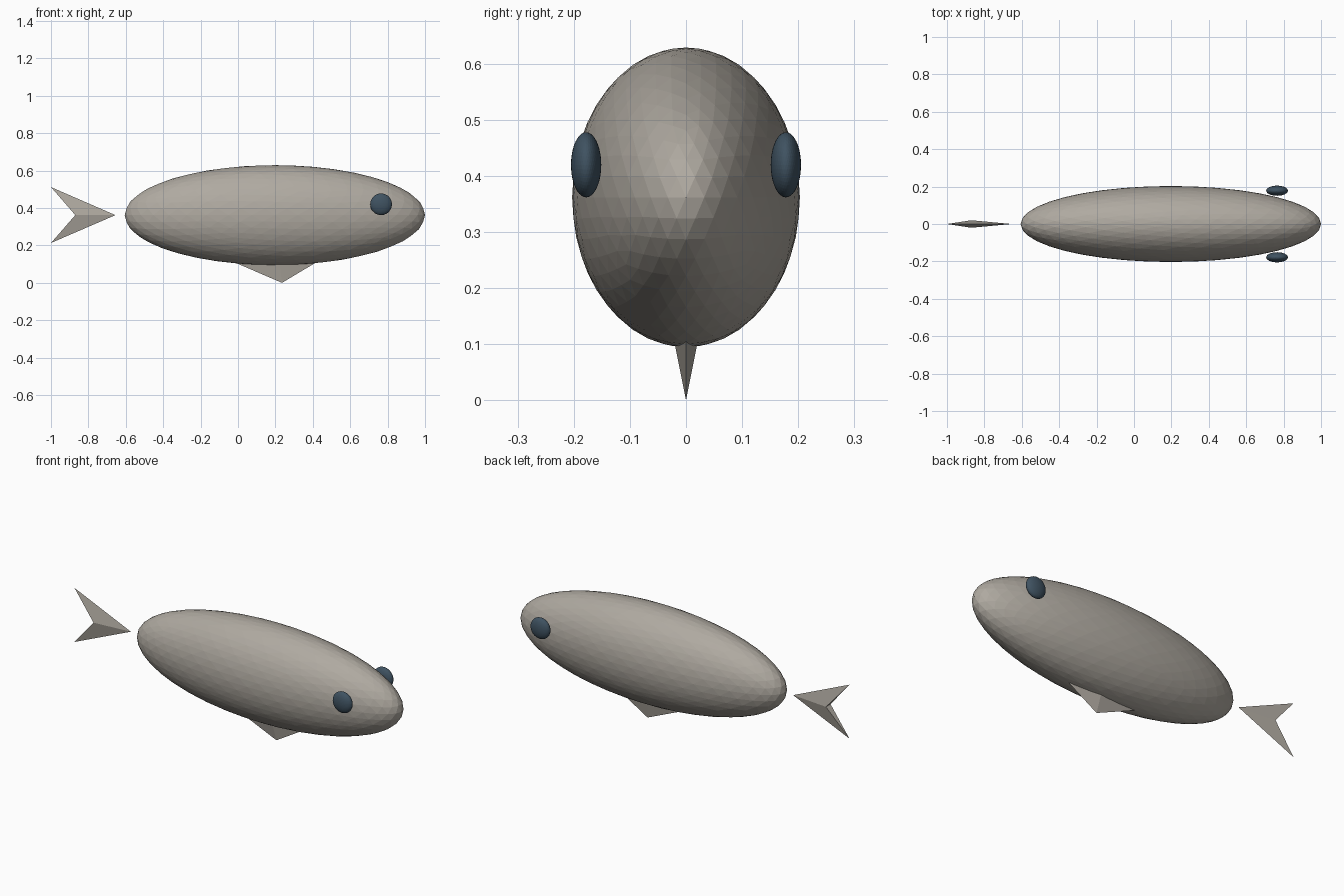
import bpy
from mathutils import Vector

cube = bpy.data.objects.get("Cube")
if cube:
    bpy.data.objects.remove(cube, do_unlink=True)


def make_material(name, rgb):
    mat = bpy.data.materials.new(name)
    mat.use_nodes = True
    color = (*rgb, 1.0)
    mat.diffuse_color = color
    mat.node_tree.nodes["Principled BSDF"].inputs["Base Color"].default_value = color
    return mat


def ellipsoid(name, center, radii, mat):
    bpy.ops.mesh.primitive_ico_sphere_add(subdivisions=4, radius=1)
    obj = bpy.context.object
    obj.name = name
    for v in obj.data.vertices:
        v.co = Vector(r * c for r, c in zip(radii, v.co))
    obj.location = center
    obj.data.materials.append(mat)
    return obj


def forked_fin(name, tip, wing_a, wing_b, notch, half_width, mat):
    """Thin arrowhead fin: points are (x, z), ridged on both sides at the notch."""
    verts = [(x, 0, z) for x, z in (tip, wing_a, wing_b)]
    verts += [(notch[0], side * half_width, notch[1]) for side in (-1, 1)]
    faces = [(0, 3, 1), (0, 2, 3), (0, 1, 4), (0, 4, 2), (1, 3, 4), (2, 4, 3)]
    mesh = bpy.data.meshes.new(name)
    mesh.from_pydata(verts, [], faces)
    mesh.update()
    mesh.materials.append(mat)
    obj = bpy.data.objects.new(name, mesh)
    bpy.context.collection.objects.link(obj)
    return obj


skin = make_material("warm grey skin", (0.43, 0.40, 0.355))
eye_blue = make_material("dark slate eye", (0.05, 0.085, 0.12))

# Body
ellipsoid("body", (0.197, 0, 0.362), (0.803, 0.203, 0.267), skin)

# Eyes, one on each side of the head
for name, side in (("right_eye", -1), ("left_eye", 1)):
    ellipsoid(name, (0.765, side * 0.178, 0.42), (0.058, 0.027, 0.058), eye_blue)

# Tail fin, pointing at the body
forked_fin("tail_fin", (-0.655, 0.362), (-1, 0.512), (-1, 0.213),
           (-0.87, 0.362), 0.02, skin)

# Belly fin, with its base sunk in the body
forked_fin("belly_fin", (0.235, 0), (0.47, 0.14), (-0.09, 0.14),
           (0.22, 0.125), 0.025, skin)

# Turn the fin faces outward
bpy.ops.object.select_all(action="DESELECT")
for name in ("tail_fin", "belly_fin"):
    obj = bpy.data.objects[name]
    obj.select_set(True)
    bpy.context.view_layer.objects.active = obj
bpy.ops.object.mode_set(mode="EDIT")
bpy.ops.mesh.select_all(action="SELECT")
bpy.ops.mesh.normals_make_consistent(inside=False)
bpy.ops.object.mode_set(mode="OBJECT")
